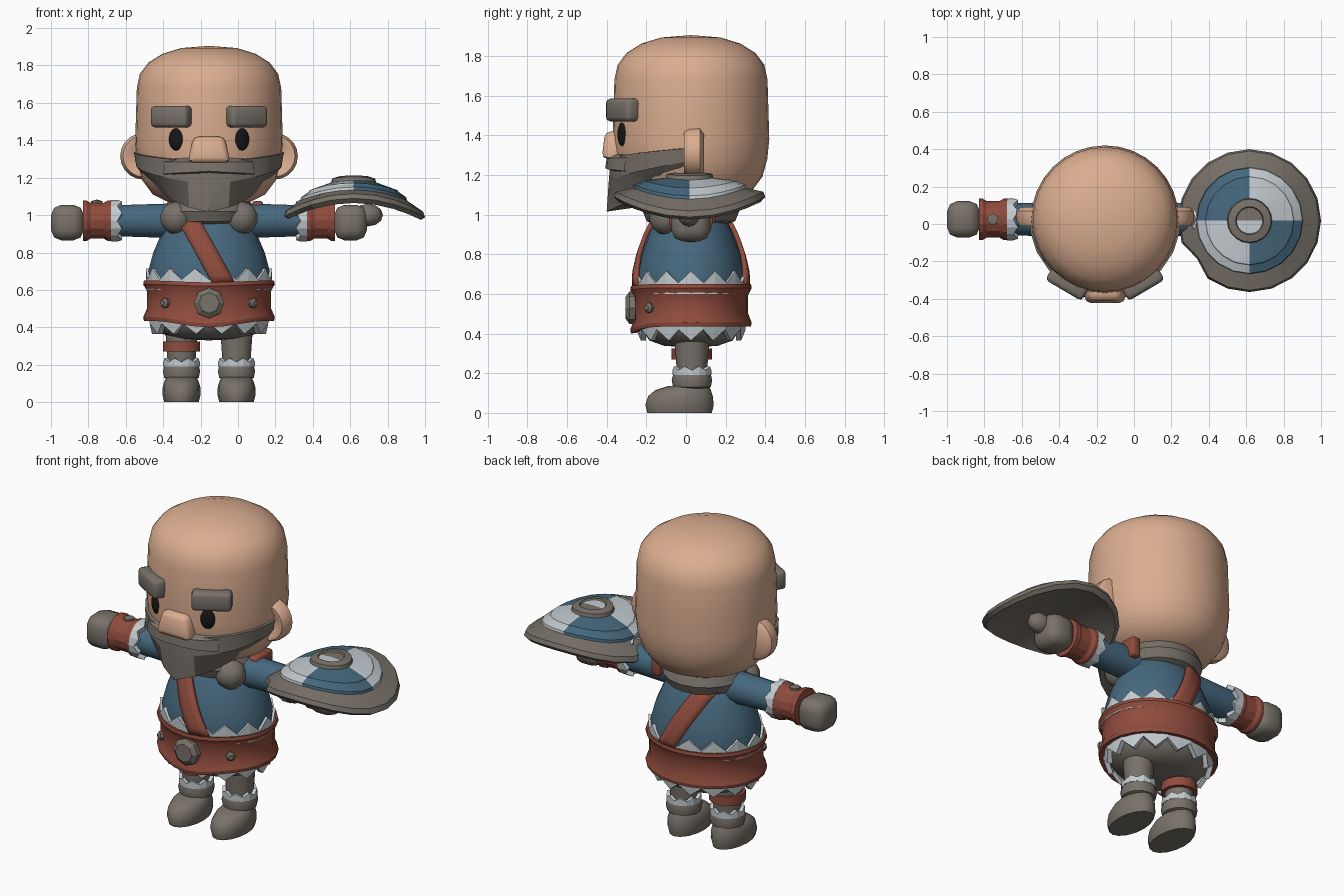
import bpy, bmesh, math
from mathutils import Matrix, Vector

if "Cube" in bpy.data.objects:
    bpy.data.objects.remove(bpy.data.objects["Cube"])

CX, CY = -0.155, 0.025          # body axis
PI = math.pi


def material(name, r, g, b):
    m = bpy.data.materials.new(name)
    m.diffuse_color = (r, g, b, 1)
    m.use_nodes = True
    m.node_tree.nodes["Principled BSDF"].inputs["Base Color"].default_value = m.diffuse_color
    return m


SKIN = material("skin", 0.71, 0.42, 0.28)
GREY = material("warm grey", 0.19, 0.168, 0.142)
BLUE = material("blue cloth", 0.062, 0.14, 0.21)
RED = material("red leather", 0.28, 0.072, 0.047)
WHITE = material("pale fur", 0.55, 0.60, 0.63)
BLACK = material("black", 0.008, 0.008, 0.008)


def finish(name, bm, mats, angle=40):
    bmesh.ops.remove_doubles(bm, verts=bm.verts, dist=1e-5)
    bmesh.ops.recalc_face_normals(bm, faces=bm.faces)
    me = bpy.data.meshes.new(name)
    bm.to_mesh(me)
    bm.free()
    for m in (mats if isinstance(mats, list) else [mats]):
        me.materials.append(m)
    if angle:
        me.shade_smooth()
        me.set_sharp_from_angle(angle=math.radians(angle))
    ob = bpy.data.objects.new(name, me)
    bpy.context.collection.objects.link(ob)
    return ob


def grid(bm, rows, wrap=False):
    """Skin rows of points with quads."""
    vs = [[bm.verts.new(p) for p in row] for row in rows]
    n = len(vs[0])
    for a, b in zip(vs, vs[1:]):
        for i in range(n if wrap else n - 1):
            j = (i + 1) % n
            bm.faces.new((a[i], a[j], b[j], b[i]))
    return vs


def lathe(name, profile, mat, loc=(CX, CY, 0), n=24, sy=1, ring=False, warp=None, axis=None, angle=40):
    """Spin (r, z) points; ring closes the section; warp(k, i, r, z) edits points."""
    bm = bmesh.new()
    prof = profile + profile[:1] if ring else profile
    rows = []
    for k, (r, z) in enumerate(prof):
        row = []
        for i in range(n):
            rr, zz = warp(k % len(profile), i, r, z) if warp else (r, z)
            a = 2 * PI * i / n
            row.append((rr * math.sin(a), -rr * math.cos(a) * sy, zz))   # i = 0 faces front
        rows.append(row)
    vs = grid(bm, rows, True)
    if not ring:
        for k in (0, -1):
            if prof[k][0] > 0:
                bm.faces.new(vs[k])
    bmesh.ops.remove_doubles(bm, verts=bm.verts, dist=1e-5)
    m = Vector((0, 0, 1)).rotation_difference(Vector(axis)).to_matrix().to_4x4() if axis else Matrix()
    bm.transform(Matrix.Translation(loc) @ m)
    return finish(name, bm, mat, angle)


def ball(name, loc, size, mat, u=16, v=10, rot=0):
    bm = bmesh.new()
    bmesh.ops.create_uvsphere(bm, u_segments=u, v_segments=v, radius=1)
    bm.transform(Matrix.Translation(loc) @ Matrix.Rotation(rot, 4, 'Z') @ Matrix.Diagonal((*size, 1)))
    return finish(name, bm, mat, 60)


def block(name, loc, size, mat, rot=0, bevel=0.03, taper=1, seg=2):
    bm = bmesh.new()
    bmesh.ops.create_cube(bm, size=1)
    for v in bm.verts:
        if v.co.z > 0:
            v.co.x *= taper
            v.co.y = v.co.y if v.co.y > 0 else v.co.y * taper
    bm.transform(Matrix.Diagonal((*size, 1)))
    bmesh.ops.bevel(bm, geom=bm.edges[:], offset=bevel, segments=seg, affect='EDGES', profile=0.5)
    bm.transform(Matrix.Translation(loc) @ Matrix.Rotation(rot, 4, 'Z'))
    return finish(name, bm, mat, 50)


def polar(a, r, z):
    return (CX + r * math.sin(a), CY - r * math.cos(a), z)


# Head
lathe("head", [(0, 1.905), (0.15, 1.893), (0.25, 1.862), (0.325, 1.815), (0.37, 1.755), (0.386, 1.68),
               (0.39, 1.55), (0.395, 1.38), (0.385, 1.28), (0.36, 1.19), (0.30, 1.11), (0.2, 1.06), (0, 1.04)],
      SKIN, n=32, angle=60)
block("nose", (CX, -0.365, 1.35), (0.23, 0.12, 0.14), SKIN, bevel=0.03, taper=0.72)

# Beard wraps the front of the head from ear to ear
cols = [math.radians(-96 + 16 * i) for i in range(13)]
rows = [[], [], [], [], []]
for a in cols:
    t = abs(a) / math.radians(96)
    top, low = 1.28 + 0.06 * t, 1.015 + 0.19 * t ** 1.1
    rows[0].append(polar(a, 0.38, top + 0.003))
    rows[1].append(polar(a, 0.405, top))
    rows[2].append(polar(a, 0.415 - 0.025 * t, low + (top - low) * 0.55))
    rows[3].append(polar(a, 0.425 - 0.14 * min(1, 1.8 * t) + 0.08 * max(0, t - 0.4), low))
    rows[4].append(polar(a, 0.12, 1.06))
bm = bmesh.new()
grid(bm, rows)
finish("beard", bm, GREY, 25)

# Moustache lip over the beard
rows = [[], [], [], []]
for i in range(9):
    a = math.radians(-36 + 9 * i)
    t = abs(a) / math.radians(36)
    for k, (r, z) in enumerate([(0.39, 1.305), (0.425, 1.285), (0.432, 1.235 - 0.015 * t), (0.39, 1.22 - 0.01 * t)]):
        rows[k].append(polar(a, r - 0.018 * t ** 3, z))
bm = bmesh.new()
grid(bm, rows)
finish("moustache", bm, GREY, 25)

# Face details and scarf ends, mirrored
for s, side in ((-1, "left"), (1, "right")):
    ball("eye_" + side, polar(s * 0.47, 0.388, 1.405), (0.043, 0.018, 0.06), BLACK, rot=s * 0.47)
    block("eyebrow_" + side, polar(s * 0.53, 0.398, 1.527), (0.225, 0.085, 0.115), GREY, rot=s * 0.53, bevel=0.022)
    lathe("ear_" + side, [(0, -0.03), (0.06, -0.03), (0.085, -0.05), (0.11, -0.05), (0.125, -0.02),
                          (0.125, 0.03), (0.10, 0.05), (0, 0.05)],
          SKIN, (CX + s * 0.345, 0.04, 1.315), n=20, axis=(0, 1, 0)).scale = (1, 1, 1)
    ball("scarf_end_" + side, (CX + s * 0.175, -0.10, 0.985), (0.09, 0.085, 0.088), GREY, 10, 7)
for side in ("left", "right"):      # ears stand out from the cheek and are shortened front to back
    for v in bpy.data.objects["ear_" + side].data.vertices:
        d = v.co.x - CX
        v.co.x += 0.005 * (1 if d > 0 else -1)

# Fur scarf around the neck
lathe("scarf", [(0.17 + 0.075 * math.cos(k * PI / 4), 1.02 + 0.075 * math.sin(k * PI / 4)) for k in range(8)],
      GREY, n=18, ring=True)

# Torso and hips
TORSO = [(0.30, 0.5), (0.325, 0.6), (0.325, 0.7), (0.298, 0.8), (0.255, 0.9), (0.205, 0.99), (0.12, 1.06)]
lathe("torso", TORSO, BLUE, sy=0.84, angle=60)
lathe("hips", [(0.31, 0.5), (0.295, 0.42), (0.25, 0.365), (0.16, 0.338), (0, 0.33)], GREY, sy=0.84, angle=60)

# Belt, dipping at the front
lathe("belt", [(0.31, 0.645), (0.348, 0.65), (0.352, 0.63), (0.332, 0.595), (0.332, 0.50), (0.352, 0.455),
               (0.348, 0.435), (0.31, 0.44)], RED, sy=0.87, ring=True, angle=30,
      warp=lambda k, i, r, z: (r, z - (0.035 if k > 3 else 0.01) * max(0, math.cos(2 * PI * i / 24)) ** 6))
lathe("buckle", [(0.082, -0.02), (0.082, 0.02), (0.055, 0.04), (0, 0.04)], GREY, (CX, -0.265, 0.53), n=8,
      axis=(0, -1, 0), angle=20)
for s in (-1, 1):
    a = s * 0.77
    lathe("belt_stud", [(0.027, -0.02), (0.027, 0.01), (0.015, 0.022), (0, 0.022)], GREY,
          (CX + 0.335 * math.sin(a), CY - 0.335 * 0.87 * math.cos(a), 0.53), n=8,
          axis=(math.sin(a), -math.cos(a), 0))


# Zigzag fur trims
def trim(name, r, z0, z1, tooth, n, loc=(CX, CY, 0), sy=1, axis=None, t=0.03, flare=0.0):
    def warp(k, i, rr, z):
        return (rr + flare * (i % 2), z + tooth * (i % 2)) if k in (1, 2) else (rr, z)
    return lathe(name, [(r, z0), (r, z1), (r - t, z1), (r - t, z0)], WHITE, loc, n, sy, True, warp, axis, 0)


trim("upper_trim", 0.338, 0.60, 0.655, 0.06, 28, sy=0.85, t=0.035)
trim("lower_trim", 0.325, 0.46, 0.42, -0.055, 28, sy=0.85, flare=-0.02)


# Shoulder strap lying on the torso, front and back
def torso_radius(z):
    for (r0, z0), (r1, z1) in zip(TORSO, TORSO[1:]):
        if z <= z1:
            return r0 + (r1 - r0) * (z - z0) / (z1 - z0)
    return TORSO[-1][0]


for f, side in ((-1, "front"), (1, "back")):
    rows = []
    for k in range(10):
        z = 0.64 + 0.038 * k
        row = []
        for j in range(4):
            x = 0.075 - 0.55 * (z - 0.64) - 0.06 + 0.04 * j
            R = torso_radius(z) + 0.016
            row.append((CX + x, CY + f * 0.84 * math.sqrt(max(R * R - x * x, 0.002)), z))
        rows.append(row)
    bm = bmesh.new()
    grid(bm, rows)
    ob = finish("strap_" + side, bm, RED, 40)
    mod = ob.modifiers.new("thickness", 'SOLIDIFY')
    mod.thickness, mod.offset = 0.024, 0
block("shoulder_clasp", (0.105, 0.07, 1.015), (0.06, 0.16, 0.12), RED, bevel=0.015)

# Arms, mirrored
for s, side in ((-1, "left"), (1, "right")):
    def at(d):
        return (CX + s * d, CY, 0.97)
    ax = (s, 0, 0)
    lathe("sleeve_" + side, [(0.095, 0), (0.093, 0.15), (0.085, 0.40)], BLUE, at(0.1), n=14, axis=ax)
    trim("cuff_" + side, 0.112, 0.05, 0.015, -0.025, 16, at(0.475), axis=ax, t=0.05)
    lathe("bracer_" + side, [(0.07, 0), (0.11, 0), (0.11, 0.02), (0.098, 0.04), (0.098, 0.11), (0.11, 0.13),
                             (0.11, 0.15), (0.07, 0.15)], RED, at(0.523), n=14, axis=ax, angle=25)
    lathe("bracer_stud_" + side, [(0.03, 0), (0.03, 0.02), (0, 0.028)], GREY, (CX + s * 0.6, CY, 1.055), n=8)
    block("fist_" + side, (CX + s * 0.757, CY, 0.96), (0.175, 0.195, 0.19), GREY, bevel=0.055)
ball("thumb", (CX + 0.85, CY - 0.01, 1.0), (0.08, 0.055, 0.06), GREY, 8, 6)

# Legs and boots, mirrored
for s, side in ((-1, "left"), (1, "right")):
    X = CX + s * 0.147
    lathe("leg_" + side, [(0.075, 0.18), (0.08, 0.26), (0.09, 0.40)], GREY, (X, 0.03, 0), n=14)
    trim("boot_fur_" + side, 0.098, 0.19, 0.215, 0.02, 16, (X, 0.03, 0), t=0.04)
    lathe("boot_cuff_" + side, [(0.07, 0.12), (0.095, 0.13), (0.102, 0.165), (0.095, 0.195), (0.06, 0.2)], GREY,
          (X, 0.03, 0), n=14, angle=50)
    bm = bmesh.new()
    rows = []
    for z, y0, y1, h in ((0, -0.195, 0.13, 0.092), (0.04, -0.205, 0.14, 0.102), (0.085, -0.19, 0.135, 0.1),
                         (0.115, -0.155, 0.125, 0.09), (0.135, -0.09, 0.115, 0.075)):
        rows.append([(X + h * math.sin(a), (y0 + y1) / 2 - (y1 - y0) / 2 * math.cos(a), z)
                     for a in (2 * PI * i / 16 for i in range(16))])
    vs = grid(bm, rows, True)
    bm.faces.new(vs[0])
    bm.faces.new(vs[-1])
    finish("boot_" + side, bm, GREY, 50)
lathe("leg_band", [(0.07, 0.27), (0.102, 0.27), (0.102, 0.325), (0.07, 0.325)], RED, (CX - 0.147, 0.03, 0),
      n=14, ring=True)

# Round shield with painted quarters, bent across its width
SX, SY = 0.618, 0.018
shield = lathe("shield", [(0, 1.10), (0.28, 1.085), (0.36, 1.065), (0.382, 1.09), (0.372, 1.115), (0.285, 1.135),
                          (0.282, 1.15), (0.24, 1.165), (0.235, 1.172), (0.12, 1.185), (0.115, 1.205),
                          (0.075, 1.212), (0.07, 1.203), (0, 1.203)], [GREY, BLUE, WHITE],
               (SX, SY, 0), n=20, angle=25,
               warp=lambda k, i, r, z: (r - (0.035 if i == 17 and 1 < k < 5 else 0), z))
for p in shield.data.polygons:
    c = p.center
    r = math.hypot(c.x - SX, c.y - SY)
    if c.z > 1.125 and 0.119 < r < 0.282:
        p.material_index = 1 if (c.x - SX) * (c.y - SY) < 0 else 2
    elif c.z > 1.2 and r < 0.07 and c.y < SY:
        p.material_index = 2
for v in shield.data.vertices:
    v.co.z -= 0.7 * (v.co.x - SX) ** 2
